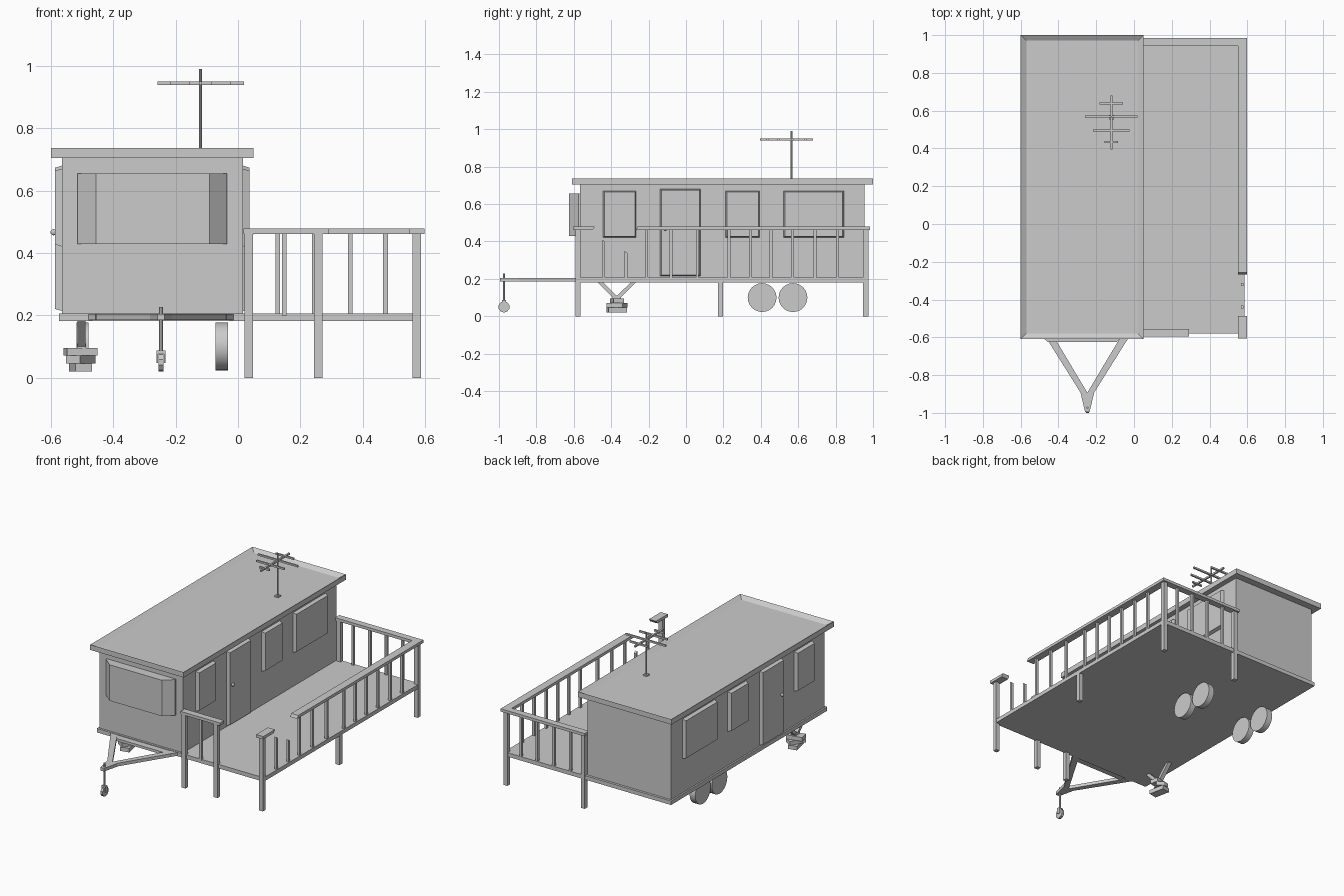
import bpy, bmesh, math
from mathutils import Vector, Matrix

if "Cube" in bpy.data.objects:
    bpy.data.objects.remove(bpy.data.objects["Cube"])


def finish(name, bm):
    bmesh.ops.recalc_face_normals(bm, faces=bm.faces)
    me = bpy.data.meshes.new(name)
    bm.to_mesh(me)
    bm.free()
    ob = bpy.data.objects.new(name, me)
    bpy.context.collection.objects.link(ob)
    return ob


def box(name, x0, x1, y0, y1, z0, z1, turn=0):
    bm = bmesh.new()
    bmesh.ops.create_cube(bm, size=1)
    bmesh.ops.transform(bm, verts=bm.verts, matrix=(
        Matrix.Translation(((x0 + x1) / 2, (y0 + y1) / 2, (z0 + z1) / 2))
        @ Matrix.Rotation(math.radians(turn), 4, 'Z')
        @ Matrix.Diagonal((x1 - x0, y1 - y0, z1 - z0, 1))))
    return finish(name, bm)


def prism(name, pts, offset):
    """Extrude a 3D polygon along an offset vector."""
    bm = bmesh.new()
    f = bm.faces.new([bm.verts.new(p) for p in pts])
    r = bmesh.ops.extrude_face_region(bm, geom=[f])
    bmesh.ops.translate(bm, vec=Vector(offset),
                        verts=[v for v in r['geom'] if isinstance(v, bmesh.types.BMVert)])
    return finish(name, bm)


def cylinder(name, a, b, r, sides=8):
    a, b = Vector(a), Vector(b)
    bm = bmesh.new()
    bmesh.ops.create_cone(bm, cap_ends=True, segments=sides, radius1=r, radius2=r,
                          depth=(b - a).length)
    rot = (b - a).to_track_quat('Z', 'Y').to_matrix().to_4x4()
    bmesh.ops.transform(bm, verts=bm.verts, matrix=Matrix.Translation((a + b) / 2) @ rot)
    return finish(name, bm)


def raised_panel(name, side, y0, y1, z0, z1):
    """Panel on a side wall with bevelled outer edges."""
    wall, out = (0.012, 0.037) if side > 0 else (-0.56, -0.587)
    ob = box(name, min(wall, out), max(wall, out), y0, y1, z0, z1)
    for v in ob.data.vertices:
        if abs(v.co.x - out) < 1e-4:
            v.co.y += 0.008 if v.co.y < (y0 + y1) / 2 else -0.008
            v.co.z += 0.008 if v.co.z < (z0 + z1) / 2 else -0.008


# Floor slab shared by trailer and deck, and trailer body
box("floor_slab", -0.575, 0.585, -0.58, 0.97, 0.182, 0.207)
box("trailer_body", -0.565, 0.016, -0.567, 0.955, 0.205, 0.715)

# Roof with raised rim
roof = box("roof", -0.6, 0.05, -0.61, 1.0, 0.705, 0.738)
bm = bmesh.new()
bm.from_mesh(roof.data)
bm.normal_update()
top = max(bm.faces, key=lambda f: f.calc_center_median().z)
bmesh.ops.inset_region(bm, faces=[top], thickness=0.042)
bmesh.ops.translate(bm, verts=top.verts, vec=(0, 0, -0.018))
bm.to_mesh(roof.data)
bm.free()

# Bay window on the front wall
prism("bay_window", [(-0.515, -0.56, 0.43), (-0.515, -0.575, 0.43), (-0.455, -0.625, 0.43),
                     (-0.092, -0.625, 0.43), (-0.035, -0.575, 0.43), (-0.035, -0.56, 0.43)],
      (0, 0, 0.226))

# Windows, doors and knobs on both long sides
for s, tag in ((1, "right"), (-1, "left")):
    for i, (y0, y1) in enumerate([(-0.445, -0.265), (0.21, 0.395), (0.52, 0.845)]):
        raised_panel(f"{tag}_window_{i + 1}", s, y0, y1, 0.42, 0.672)
    raised_panel(f"{tag}_door", s, -0.14, 0.08, 0.213, 0.682)
    bm = bmesh.new()
    bmesh.ops.create_uvsphere(bm, u_segments=10, v_segments=6, radius=0.01)
    bmesh.ops.translate(bm, verts=bm.verts, vec=(0.042 if s > 0 else -0.592, -0.11, 0.467))
    finish(f"{tag}_door_knob", bm)

# Deck posts
P = 0.0135
for i, (x, y, top_z) in enumerate([(0.035, -0.578, 0.465), (0.258, -0.578, 0.465),
                                   (0.573, -0.578, 0.465), (0.573, 0.184, 0.19),
                                   (0.573, 0.961, 0.465), (0.035, 0.961, 0.465)]):
    box(f"deck_post_{i + 1}", x - P, x + P, y - P, y + P, 0, top_z)

# Handrails, with broken slanted ends at the gap
R0, R1 = 0.461, 0.479
prism("side_rail", [(0.55, -0.267, R0), (0.55, 0.985, R0), (0.55, 0.985, R1), (0.55, -0.258, R1)],
      (0.049, 0, 0))
prism("corner_rail_stub", [(0.55, -0.605, R0), (0.55, -0.5, R0), (0.55, -0.488, R1),
                           (0.55, -0.605, R1)], (0.049, 0, 0))
box("back_rail", 0.015, 0.55, 0.943, 0.985, R0, R1)
box("front_rail", 0.018, 0.292, -0.596, -0.555, R0, R1)

# Balusters
B = 0.0075
spots = [(0.573, y) for y in (-0.21, -0.08, 0.06, 0.23, 0.345, 0.455, 0.57, 0.69, 0.81)]
spots += [(x, 0.961) for x in (0.128, 0.245, 0.36, 0.473)] + [(0.148, -0.578)]
for i, (x, y) in enumerate(spots):
    box(f"baluster_{i + 1}", x - B, x + B, y - B, y + B, 0.2, 0.465)
for i, (y, h) in enumerate([(-0.44, 0.41), (-0.32, 0.348)]):
    prism(f"broken_baluster_{i + 1}", [(0.573 - B, y - B, 0.2), (0.573 - B, y + B, 0.2),
          (0.573 - B, y + B, h - 0.01), (0.573 - B, y - B, h)], (2 * B, 0, 0))

# Trailer wheels
for x, tag in ((-0.052, "right"), (-0.499, "left")):
    for y, pos in ((0.407, "front"), (0.572, "rear")):
        w = cylinder(f"{tag}_{pos}_wheel", (x - 0.0195, y, 0.1), (x + 0.0195, y, 0.1), 0.077, 24)
        for p in w.data.polygons:
            p.use_smooth = len(p.vertices) == 4

# Tow frame and coupler
C = -0.247
for s, tag in ((1, "right"), (-1, "left")):
    prism(f"tow_bar_{tag}", [(C + s * 0.235, -0.575, 0.185), (C + s * 0.19, -0.575, 0.185),
          (C, -0.893, 0.185), (C + s * 0.036, -0.893, 0.185)], (0, 0, 0.02))
box("tow_frame_crossbar", C - 0.21, C + 0.21, -0.62, -0.575, 0.187, 0.203)
prism("coupler", [(C - 0.036, -0.893, 0.185), (C + 0.036, -0.893, 0.185),
                  (C + 0.012, -0.995, 0.185), (C - 0.012, -0.995, 0.185)], (0, 0, 0.02))

# Jockey wheel under the coupler
cylinder("jockey_post", (C, -0.973, 0.085), (C, -0.973, 0.228), 0.006)
box("jockey_fork_top", C - 0.014, C + 0.014, -0.983, -0.963, 0.076, 0.087)
for s, tag in ((1, "right"), (-1, "left")):
    x = C + s * 0.012
    box(f"jockey_fork_{tag}", x - 0.002, x + 0.002, -0.983, -0.963, 0.048, 0.08)
cylinder("jockey_wheel", (C - 0.008, -0.973, 0.05), (C + 0.008, -0.973, 0.05), 0.03, 10)

# V-shaped prop standing on stacked blocks
for s, tag in ((1, "rear"), (-1, "front")):
    y = -0.37
    prism(f"prop_{tag}", [(-0.515, y + s * 0.105, 0.185), (-0.515, y + s * 0.078, 0.185),
          (-0.515, y, 0.108), (-0.515, y + s * 0.014, 0.092)], (0.026, 0, 0))
box("prop_foot", -0.517, -0.487, -0.392, -0.348, 0.092, 0.11)
for i, (lx, ly, turn) in enumerate([(0.055, 0.1, 12), (0.052, 0.1, -30), (0.1, 0.055, 12)]):
    z = 0.021 + i * 0.025
    box(f"support_block_{i + 1}", -0.505 - lx / 2, -0.505 + lx / 2,
        -0.37 - ly / 2, -0.37 + ly / 2, z, z + 0.025, turn)

# Roof antenna
A = -0.12
box("antenna_base", A - 0.013, A + 0.013, 0.552, 0.578, 0.715, 0.728)
cylinder("antenna_mast", (A, 0.565, 0.72), (A, 0.565, 0.99), 0.005)
box("antenna_boom", A - 0.005, A + 0.005, 0.395, 0.68, 0.94, 0.951)
for i, (y, half) in enumerate([(0.435, 0.035), (0.495, 0.097), (0.57, 0.139), (0.638, 0.063)]):
    box(f"antenna_rod_{i + 1}", A - half, A + half, y - 0.005, y + 0.005, 0.94, 0.951)
